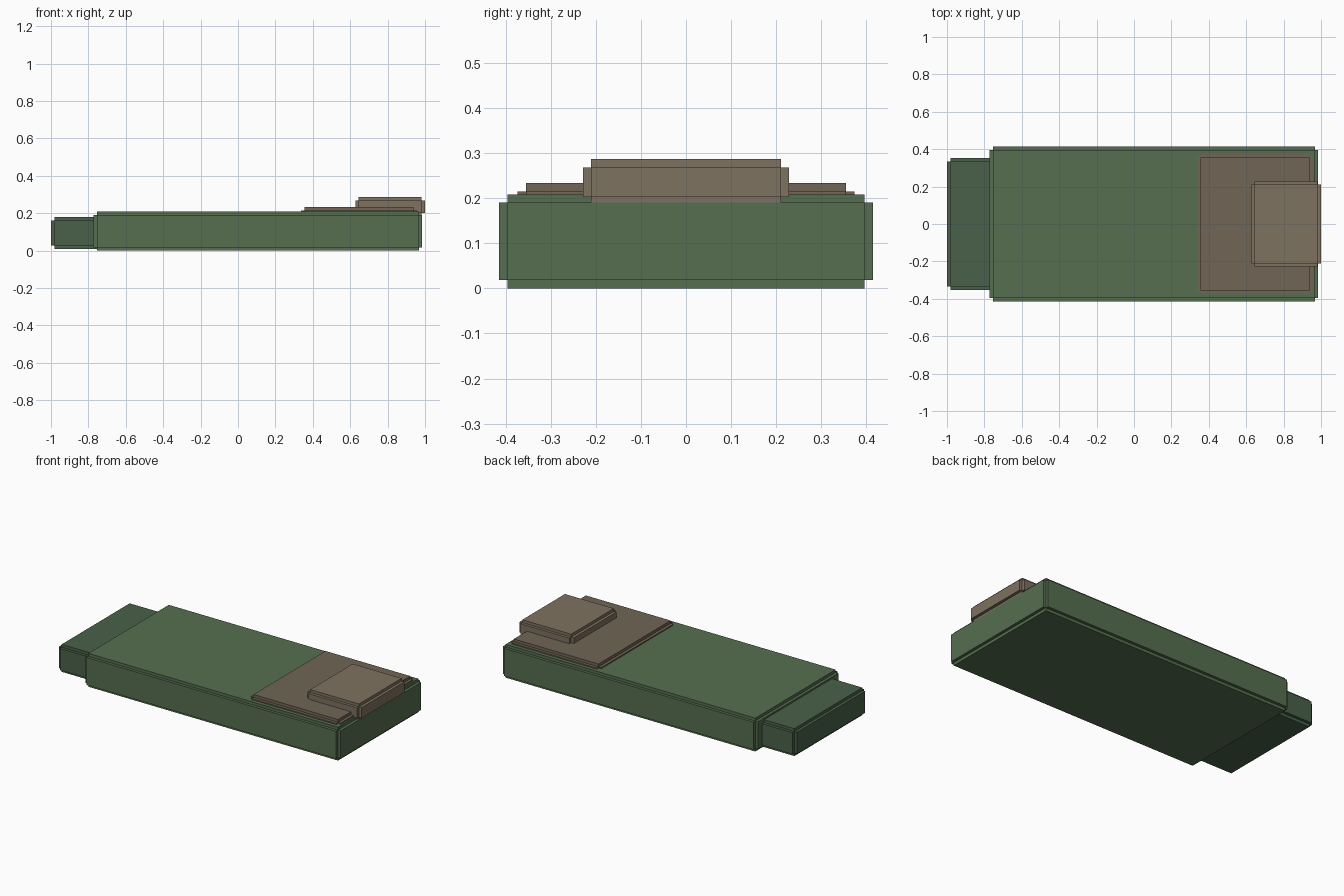
import bpy, bmesh
from mathutils import Matrix, Vector

if "Cube" in bpy.data.objects:
    bpy.data.objects.remove(bpy.data.objects["Cube"])

STEP = 0.018  # depth of the stepped edge on every part


def material(name, rgb):
    m = bpy.data.materials.new(name)
    m.diffuse_color = (*rgb, 1)
    m.use_nodes = True
    m.node_tree.nodes["Principled BSDF"].inputs["Base Color"].default_value = m.diffuse_color
    return m


def stepped_block(name, lo, hi, mat):
    """Three crossed boxes, each full length on one axis and inset on the others."""
    lo, hi = Vector(lo), Vector(hi)
    bm = bmesh.new()
    for axis in range(3):
        size = hi - lo - Vector([0 if i == axis else 2 * STEP for i in range(3)])
        bmesh.ops.create_cube(
            bm, size=1,
            matrix=Matrix.Translation((lo + hi) / 2) @ Matrix.Diagonal((*size, 1)))
    me = bpy.data.meshes.new(name)
    bm.to_mesh(me)
    bm.free()
    me.materials.append(mat)
    ob = bpy.data.objects.new(name, me)
    bpy.context.collection.objects.link(ob)
    return ob


green = material("green", (0.093, 0.156, 0.080))
dark_green = material("dark_green", (0.067, 0.120, 0.067))
brown = material("brown", (0.165, 0.133, 0.093))
light_brown = material("light_brown", (0.209, 0.168, 0.115))

# Main slab
stepped_block("body", (-0.773, -0.414, 0), (0.985, 0.414, 0.208), green)
# Narrower end section
stepped_block("end_section", (-1, -0.353, 0.009), (-0.72, 0.353, 0.18), dark_green)
# Thin raised plate on top
stepped_block("top_plate", (0.337, -0.373, 0.165), (0.957, 0.373, 0.233), brown)
# Small block overhanging the front edge
stepped_block("top_block", (0.627, -0.228, 0.184), (1, 0.228, 0.286), light_brown)
